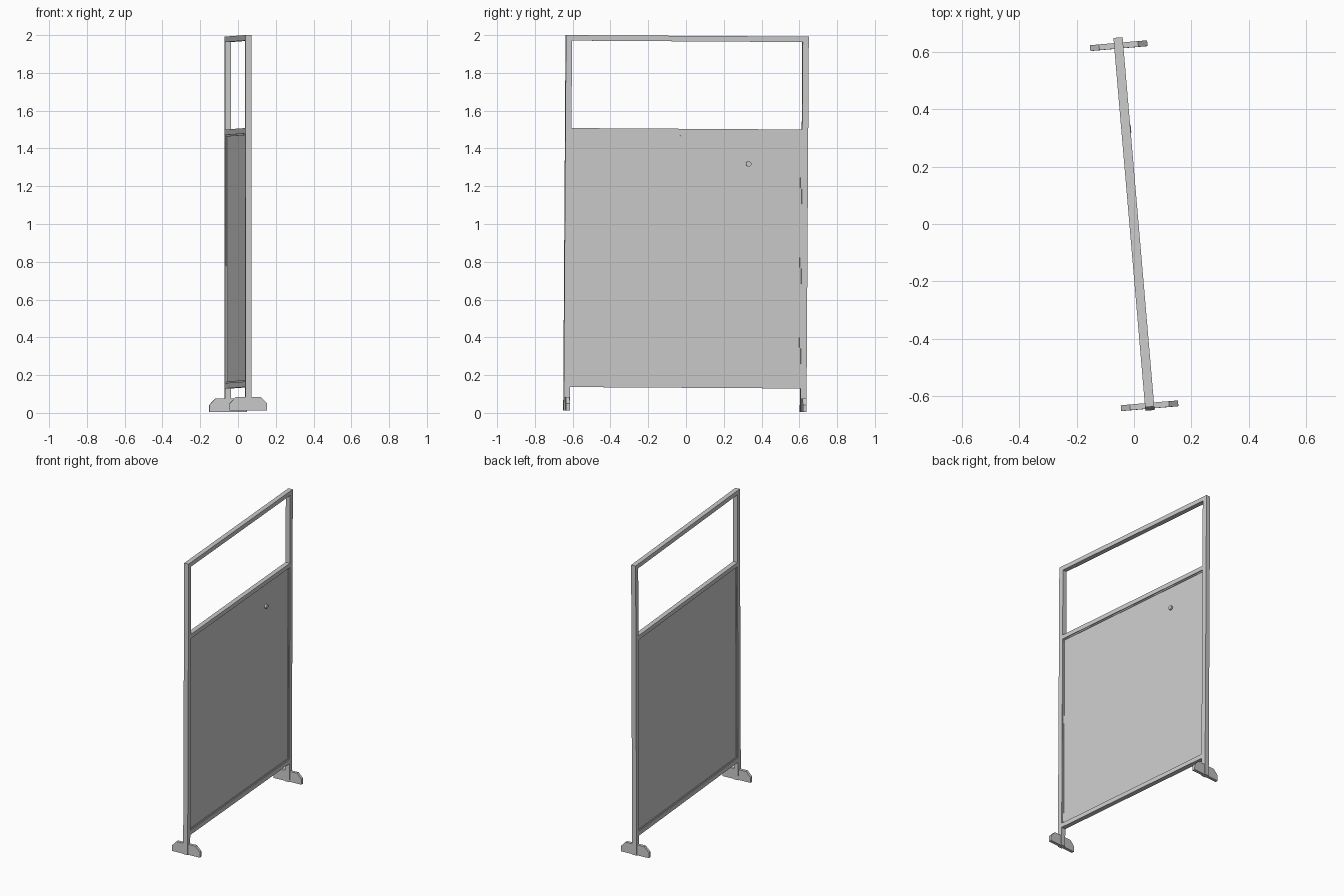
import bpy, math
from mathutils import Matrix

cube = bpy.data.objects.get("Cube")
if cube:
    bpy.data.objects.remove(cube, do_unlink=True)

grey = bpy.data.materials.new("light_grey")
grey.use_nodes = True
grey.diffuse_color = (0.6, 0.6, 0.6, 1)
grey.node_tree.nodes["Principled BSDF"].inputs["Base Color"].default_value = grey.diffuse_color

# The whole screen is turned a little and leans very slightly
POSE = (Matrix.Translation((0, 0, 1)) @ Matrix.Rotation(math.radians(4.9), 4, "Z")
        @ Matrix.Rotation(math.radians(-0.36), 4, "X") @ Matrix.Translation((0, 0, -1)))
BAR = 0.032
HALF = 0.629      # distance from centre to the post axis
BASE, TOP = 0.008, 1.996


def finish(name, mesh):
    mesh.materials.append(grey)
    mesh.transform(POSE)
    obj = bpy.data.objects.new(name, mesh)
    bpy.context.collection.objects.link(obj)
    return obj


def prism(name, outline, y, depth):
    """Extrude an x-z outline along y."""
    n = len(outline)
    verts = [(x, y + s * depth / 2, z) for s in (-1, 1) for x, z in outline]
    faces = [tuple(range(n)), tuple(reversed(range(n, 2 * n)))]
    faces += [(i, i + n, (i + 1) % n + n, (i + 1) % n) for i in range(n)]
    mesh = bpy.data.meshes.new(name)
    mesh.from_pydata(verts, [], faces)
    return finish(name, mesh)


def box(name, width, y0, y1, z0, z1):
    w = width / 2
    return prism(name, [(-w, z0), (w, z0), (w, z1), (-w, z1)], (y0 + y1) / 2, y1 - y0)


# Posts and chamfered feet
for side, s in (("front", -1), ("back", 1)):
    y = s * HALF
    box(side + "_post", BAR, y - BAR / 2, y + BAR / 2, BASE, TOP)
    prism(side + "_foot", [(-0.1, BASE), (0.1, BASE), (0.1, BASE + 0.037), (0.068, BASE + 0.071),
                           (-0.068, BASE + 0.071), (-0.1, BASE + 0.037)], y, 0.02)

# Cross rails
inner = HALF - BAR / 2
for name, z in (("bottom_rail", 0.133), ("middle_rail", 1.475), ("top_rail", TOP - 0.029)):
    box(name, BAR, -inner, inner, z, z + 0.029)

# Infill panel with a slim bead around its edge
low, high, bead = 0.162, 1.475, 0.008
box("panel", 0.012, -inner, inner, low, high)
for name, y0, y1, z0, z1 in (("bottom_bead", -inner, inner, low, low + bead),
                             ("top_bead", -inner, inner, high - bead, high),
                             ("front_bead", -inner, -inner + bead, low + bead, high - bead),
                             ("back_bead", inner - bead, inner, low + bead, high - bead)):
    box(name, 0.02, y0, y1, z0, z1)

# Small round knob on one face
bpy.ops.mesh.primitive_cylinder_add(vertices=24, radius=0.014, depth=0.014)
knob = bpy.context.object
knob.name = "knob"
knob.data.materials.append(grey)
knob.data.transform(POSE @ Matrix.Translation((0.011, 0.33, 1.32)) @ Matrix.Rotation(math.pi / 2, 4, "Y"))
bpy.ops.object.shade_smooth_by_angle()
